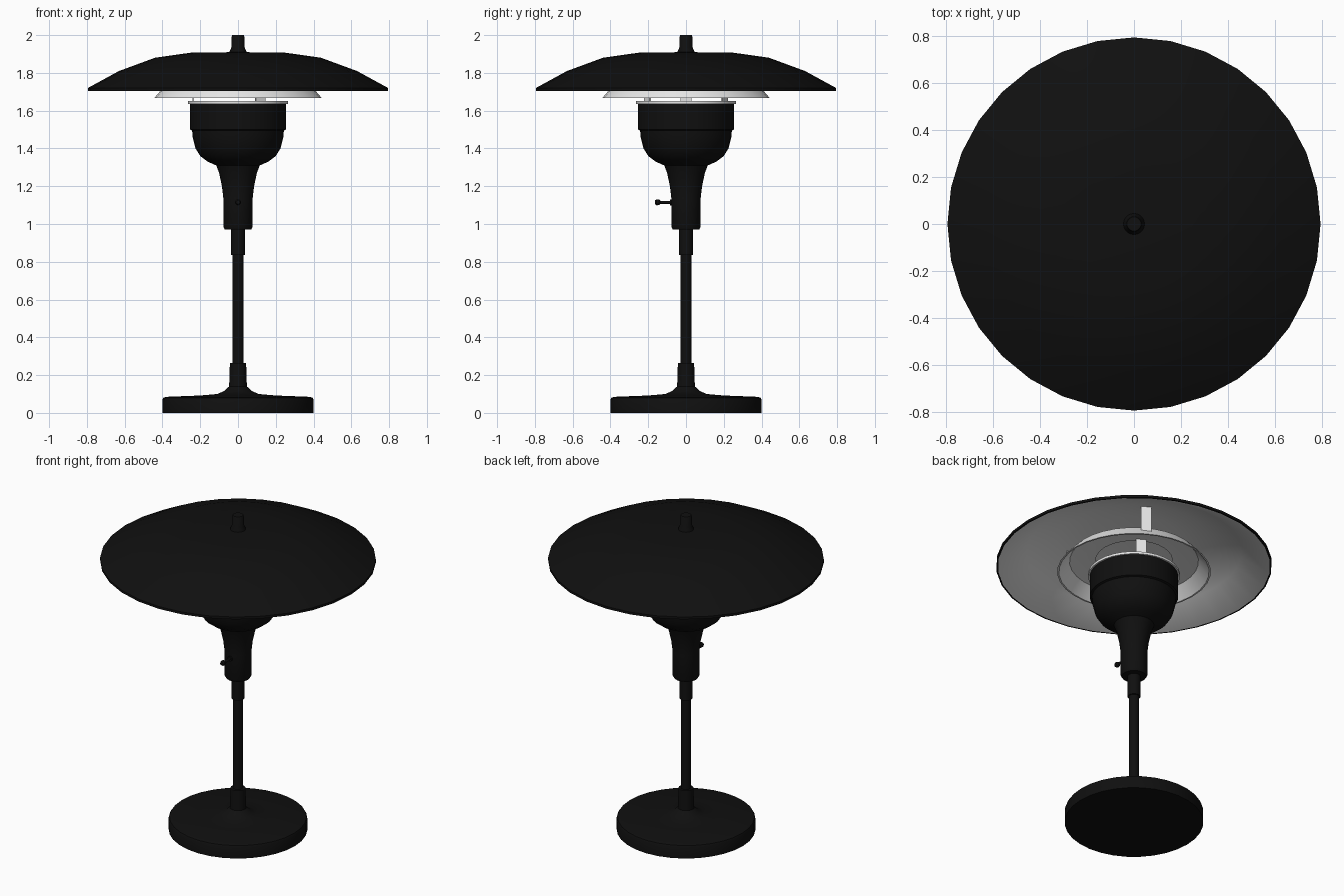
import bpy, bmesh, math
from mathutils import Matrix

cube = bpy.data.objects.get("Cube")
if cube:
    bpy.data.objects.remove(cube)


def material(name, value):
    m = bpy.data.materials.new(name)
    m.use_nodes = True
    color = (value, value, value, 1)
    m.diffuse_color = color
    bsdf = next(n for n in m.node_tree.nodes if n.type == 'BSDF_PRINCIPLED')
    bsdf.inputs["Base Color"].default_value = color
    return m


BLACK = material("black lacquer", 0.005)
WHITE = material("white enamel", 0.8)


def finish(name, bm, mats):
    mesh = bpy.data.meshes.new(name)
    bm.to_mesh(mesh)
    bm.free()
    for m in mats:
        mesh.materials.append(m)
    ob = bpy.data.objects.new(name, mesh)
    bpy.context.collection.objects.link(ob)
    bpy.ops.object.select_all(action='DESELECT')
    ob.select_set(True)
    bpy.context.view_layer.objects.active = ob
    bpy.ops.object.shade_smooth_by_angle(angle=math.radians(30))
    return ob


def lathe(name, profile, mats, white_from=None, closed=False, sides=32):
    """Turn (radius, height) points around z; segments from white_from on use slot 1."""
    bm = bmesh.new()
    rings = []
    for r, z in profile:
        if r == 0:
            rings.append([bm.verts.new((0, 0, z))] * sides)
        else:
            rings.append([bm.verts.new((r * math.cos(a), r * math.sin(a), z))
                          for a in (math.tau * i / sides for i in range(sides))])
    pairs = list(zip(rings, rings[1:] + rings[:1]))
    for k, (low, high) in enumerate(pairs if closed else pairs[:-1]):
        for i in range(sides):
            j = (i + 1) % sides
            corners = list(dict.fromkeys((low[i], low[j], high[j], high[i])))
            # Two neighbouring points on the axis enclose no face
            if len(corners) > 2:
                face = bm.faces.new(corners)
                face.material_index = int(white_from is not None and k >= white_from)
    bmesh.ops.recalc_face_normals(bm, faces=bm.faces)
    return finish(name, bm, mats)


def strut(name, angle, radius, bottom, top, width=0.06):
    """Thin upright strip facing outward."""
    bm = bmesh.new()
    bmesh.ops.create_cube(bm, size=1)
    place = (Matrix.Rotation(math.radians(angle), 4, 'Z')
             @ Matrix.Translation((radius, 0, (bottom + top) / 2))
             @ Matrix.Diagonal((0.008, width, top - bottom, 1)))
    bmesh.ops.transform(bm, matrix=place, verts=bm.verts)
    return finish(name, bm, [WHITE])


# Weighted foot and stem
lathe("base", [(0, 0), (0.4, 0), (0.4, 0.07), (0.395, 0.08), (0.38, 0.085), (0.2, 0.092),
               (0.11, 0.1), (0.075, 0.115), (0.047, 0.14), (0.043, 0.265), (0, 0.265)], [BLACK])
lathe("stem", [(0, 0.25), (0.029, 0.25), (0.029, 0.85), (0, 0.85)], [BLACK])
lathe("stem_collar", [(0, 0.835), (0.037, 0.835), (0.037, 0.98), (0, 0.98)], [BLACK])

# Socket housing flowing into the bowl, with a white interior
lathe("lower_bowl", [(0, 0.97), (0.07, 0.97), (0.078, 0.985), (0.078, 1.14), (0.085, 1.2),
                     (0.1, 1.27), (0.115, 1.31), (0.16, 1.33), (0.2, 1.36), (0.225, 1.4),
                     (0.24, 1.46), (0.243, 1.495), (0.255, 1.5), (0.255, 1.635),
                     (0.245, 1.635), (0.235, 1.5), (0.21, 1.39), (0.15, 1.34), (0, 1.33)],
      [BLACK, WHITE], white_from=13)
lathe("bowl_rim", [(0.235, 1.635), (0.265, 1.635), (0.265, 1.65), (0.235, 1.65)],
      [WHITE], closed=True)

# Middle reflector
lathe("middle_reflector", [(0.443, 1.667), (0.377, 1.745), (0.28, 1.755), (0.22, 1.757),
                           (0.22, 1.747), (0.28, 1.745), (0.372, 1.735), (0.433, 1.667)],
      [WHITE], closed=True)

# Wide top shade, black outside and white below
lathe("top_shade", [(0.785, 1.705), (0.795, 1.705), (0.795, 1.72), (0.63, 1.81), (0.44, 1.88),
                    (0.25, 1.907), (0, 1.91), (0, 1.895), (0.25, 1.892), (0.435, 1.866),
                    (0.62, 1.798)], [BLACK, WHITE], white_from=6, closed=True)
lathe("finial", [(0, 1.9), (0.046, 1.9), (0.044, 1.915), (0.035, 1.935), (0.033, 1.995),
                 (0.03, 2), (0, 2)], [BLACK])

# Three pairs of supports between the shades
for n, angle in enumerate((60, 180, 300), 1):
    strut(f"lower_support_{n}", angle, 0.236, 1.6, 1.75)
    strut(f"upper_support_{n}", angle, 0.4, 1.71, 1.875)

# Switch: turned about z, then laid toward the front
switch = lathe("switch", [(0, 0.07), (0.016, 0.07), (0.016, 0.085), (0.008, 0.085),
                          (0.008, 0.135), (0.015, 0.142), (0.016, 0.155), (0.01, 0.165),
                          (0, 0.165)], [BLACK], sides=16)
switch.data.transform(Matrix.Translation((0, 0, 1.115)) @ Matrix.Rotation(math.pi / 2, 4, 'X'))
